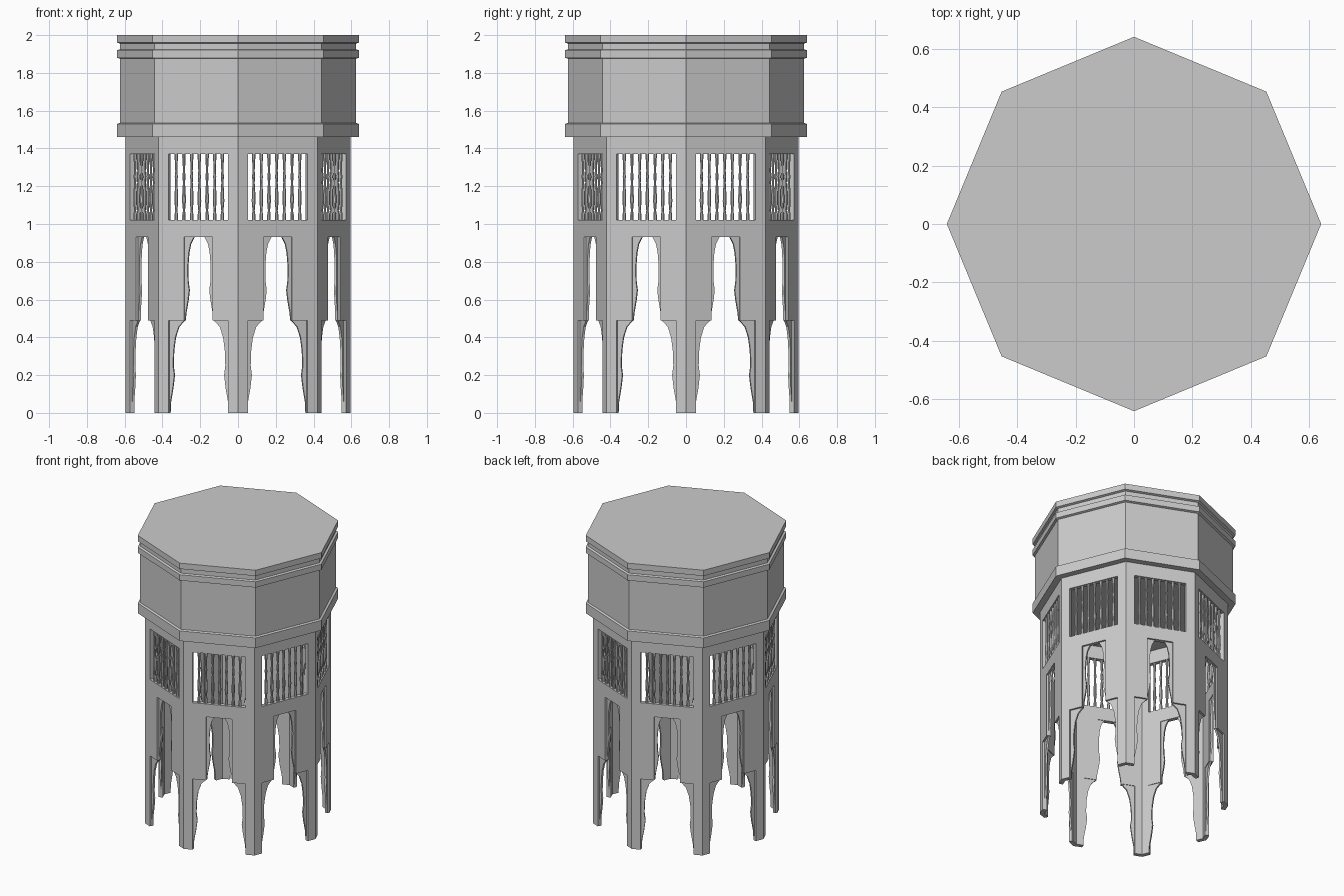
import bpy, bmesh, math
from mathutils import Matrix

SIDES = 8
STEP = math.tau / SIDES
WALL_R = 0.595
WALL_T = 0.028
APOTHEM = WALL_R * math.cos(STEP / 2)

old = bpy.data.objects.get("Cube")
if old:
    bpy.data.objects.remove(old, do_unlink=True)

stone = bpy.data.materials.new("plain_grey")
stone.use_nodes = True
stone.diffuse_color = (0.6, 0.6, 0.6, 1)
stone.node_tree.nodes["Principled BSDF"].inputs["Base Color"].default_value = (0.6, 0.6, 0.6, 1)


def finish(bm, name):
    bmesh.ops.recalc_face_normals(bm, faces=bm.faces)
    mesh = bpy.data.meshes.new(name)
    bm.to_mesh(mesh)
    bm.free()
    mesh.materials.append(stone)
    obj = bpy.data.objects.new(name, mesh)
    bpy.context.collection.objects.link(obj)
    return obj


def lathe(bm, profile, sides, centre=(0, 0), closed=False):
    """Turn (radius, z) points about a vertical axis; open profiles get capped."""
    rings = []
    for r, z in profile:
        rings.append([bm.verts.new((centre[0] + r * math.cos(i * math.tau / sides),
                                    centre[1] + r * math.sin(i * math.tau / sides), z))
                      for i in range(sides)])
    pairs = list(zip(rings, rings[1:]))
    if closed:
        pairs.append((rings[-1], rings[0]))
    else:
        bm.faces.new(rings[0])
        bm.faces.new(rings[-1])
    for a, b in pairs:
        for i in range(sides):
            j = (i + 1) % sides
            bm.faces.new((a[i], a[j], b[j], b[i]))


def prism(bm, outline, y0, y1):
    """Extrude an upright (x, z) outline from depth y0 to y1."""
    a = [bm.verts.new((x, y0, z)) for x, z in outline]
    b = [bm.verts.new((x, y1, z)) for x, z in outline]
    bm.faces.new(a)
    bm.faces.new(b)
    for i in range(len(a)):
        j = (i + 1) % len(a)
        bm.faces.new((a[i], a[j], b[j], b[i]))


def bay_angle(k):
    return STEP * (k + 0.5)


def repeat_round(obj):
    """Place a part, modelled on the front, on all eight walls."""
    base = obj.name
    for k in range(SIDES):
        part = obj if k == 0 else bpy.data.objects.new(base, obj.data)
        if k:
            bpy.context.collection.objects.link(part)
        part.name = f"{base}_{k + 1}"
        part.rotation_euler.z = bay_angle(k)


# Opening sizes (half widths and heights)
WIN_W, WIN_LOW, WIN_TOP = 0.17, 1.02, 1.37
ARCH_W, ARCH_LOW, ARCH_TOP = 0.083, 0.49, 0.93
GATE_W = 0.17

# Eight-sided wall with window and stepped arch openings
bm = bmesh.new()
inner = WALL_R - WALL_T / math.cos(STEP / 2)
lathe(bm, [(WALL_R, 0), (WALL_R, 1.47), (inner, 1.47), (inner, 0)], SIDES, closed=True)
wall = finish(bm, "lower_wall")

bm = bmesh.new()
half = [(GATE_W, -0.1), (GATE_W, ARCH_LOW), (ARCH_W, ARCH_LOW), (ARCH_W, ARCH_TOP)]
doorway = half + [(-x, z) for x, z in reversed(half)]
window = [(-WIN_W, WIN_LOW), (WIN_W, WIN_LOW), (WIN_W, WIN_TOP), (-WIN_W, WIN_TOP)]
for k in range(SIDES):
    cut = bmesh.new()
    for outline in (doorway, window):
        prism(cut, outline, -APOTHEM - 0.02, -APOTHEM + WALL_T + 0.01)
    cut.transform(Matrix.Rotation(bay_angle(k), 4, "Z"))
    temp = bpy.data.meshes.new("cut")
    cut.to_mesh(temp)
    cut.free()
    bm.from_mesh(temp)
    bpy.data.meshes.remove(temp)
cutter = finish(bm, "opening_cutter")
cutter.hide_render = True

mod = wall.modifiers.new("openings", "BOOLEAN")
mod.operation = "DIFFERENCE"
mod.solver = "EXACT"
mod.use_self = True
mod.object = cutter
bpy.context.view_layer.objects.active = wall
bpy.ops.object.modifier_apply(modifier=mod.name)
bpy.data.objects.remove(cutter, do_unlink=True)

# Recessed wavy infill on both sides of each arch
upper = [(0.081, 0.49), (0.077, 0.53), (0.064, 0.6), (0.058, 0.65), (0.065, 0.7),
         (0.066, 0.78), (0.06, 0.85), (0.05, 0.895), (0.034, 0.925), (0.03, 0.93)]
lower = [(0.168, 0), (0.165, 0.06), (0.152, 0.13), (0.143, 0.2), (0.15, 0.25),
         (0.147, 0.33), (0.137, 0.4), (0.118, 0.455), (0.095, 0.48), (0.083, 0.49)]
bm = bmesh.new()
front = -APOTHEM + 0.012
for side in (-1, 1):
    for curve, edge in ((upper, ARCH_W), (lower, GATE_W)):
        outline = curve + [(edge, curve[-1][1]), (edge, curve[0][1])]
        prism(bm, [(side * x, z) for x, z in outline], front, front + 0.012)
repeat_round(finish(bm, "arch_infill"))

# Turned balusters in each window
turning = [(0.010, 0), (0.010, 0.03), (0.006, 0.05), (0.011, 0.1), (0.010, 0.14), (0.006, 0.2),
           (0.009, 0.23), (0.006, 0.26), (0.008, 0.31), (0.010, 0.33), (0.010, 0.35)]
bm = bmesh.new()
for i in range(-3, 4):
    lathe(bm, [(r, WIN_LOW + z) for r, z in turning], 8, (i * 0.044, -APOTHEM + 0.015))
repeat_round(finish(bm, "window_balusters"))

# Upper drum with its trims, one profile
bm = bmesh.new()
lathe(bm, [(0.64, 1.46), (0.64, 1.53), (0.625, 1.535), (0.625, 1.875), (0.64, 1.88),
           (0.64, 1.92), (0.625, 1.925), (0.625, 1.955), (0.64, 1.96), (0.64, 2.0)], SIDES)
finish(bm, "upper_drum")
